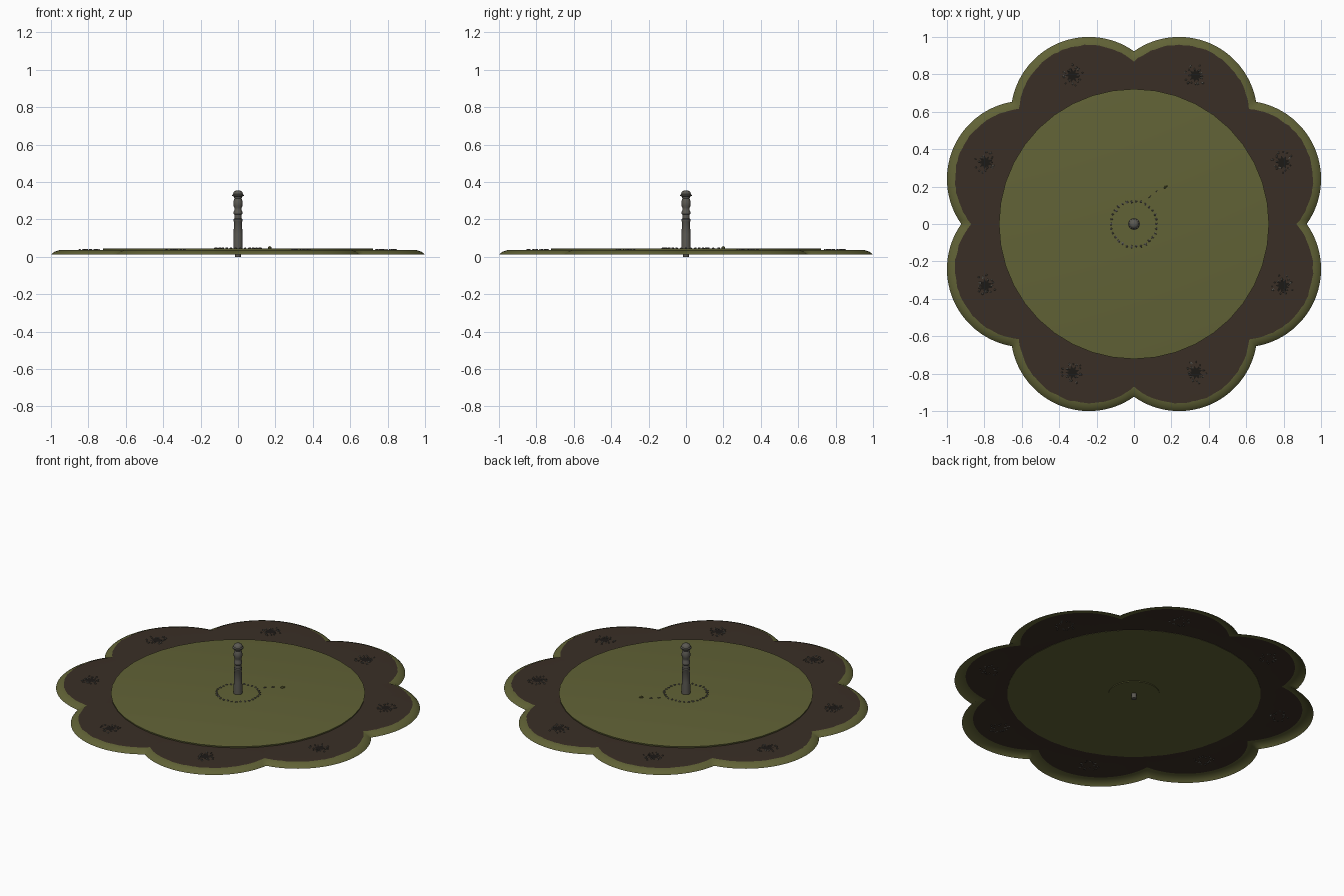
import bpy, bmesh, math, random
from mathutils import Matrix, Vector

random.seed(4)
cube = bpy.data.objects.get("Cube")
if cube:
    bpy.data.objects.remove(cube)

LOBES = 8
LOBE_DIST = 0.63
STEPS = 256


def material(name, rgb):
    m = bpy.data.materials.new(name)
    m.use_nodes = True
    m.diffuse_color = (*rgb, 1)
    bsdf = next(n for n in m.node_tree.nodes if n.type == 'BSDF_PRINCIPLED')
    bsdf.inputs["Base Color"].default_value = (*rgb, 1)
    bsdf.inputs["Roughness"].default_value = 0.9
    return m


grass = material("olive grass", (0.12, 0.123, 0.037))
soil = material("brown soil", (0.042, 0.028, 0.019))
pit = material("dark pit", (0.012, 0.010, 0.008))
stone = material("grey stone", (0.105, 0.10, 0.085))


def finish(bm, name, mat, smooth=True):
    mesh = bpy.data.meshes.new(name)
    bm.to_mesh(mesh)
    bm.free()
    ob = bpy.data.objects.new(name, mesh)
    bpy.context.collection.objects.link(ob)
    mesh.materials.append(mat)
    if smooth:
        bpy.ops.object.select_all(action='DESELECT')
        ob.select_set(True)
        bpy.context.view_layer.objects.active = ob
        bpy.ops.object.shade_smooth_by_angle(angle=math.radians(35))
    return ob


def scallop(radius, z, jitter=0.0):
    """Closed outline made of equal circular lobes."""
    pts = []
    sector = math.tau / LOBES
    for i in range(STEPS):
        a = math.tau * i / STEPS
        phi = (a % sector) - sector / 2
        r = LOBE_DIST * math.cos(phi)
        r += math.sqrt(radius ** 2 - (LOBE_DIST * math.sin(phi)) ** 2)
        r += random.uniform(-jitter, jitter)
        pts.append((r * math.cos(a), r * math.sin(a), z))
    return pts


def circle(radius, z, n):
    return [(radius * math.cos(math.tau * i / n),
             radius * math.sin(math.tau * i / n), z) for i in range(n)]


def loft(name, rings, mat, cap_start=False, cap_end=False):
    """Skin a stack of outlines from the outside or bottom inward or up."""
    bm = bmesh.new()
    loops = [[bm.verts.new(p) for p in ring] for ring in rings]
    n = len(loops[0])
    for lo, hi in zip(loops, loops[1:]):
        for i in range(n):
            j = (i + 1) % n
            bm.faces.new((lo[i], lo[j], hi[j], hi[i]))
    if cap_start:
        bm.faces.new(loops[0][::-1])
    if cap_end:
        bm.faces.new(loops[-1])
    return finish(bm, name, mat)


def lathe(name, profile, mat, n=24):
    return loft(name, [circle(r, z, n) for r, z in profile], mat, True, True)


def add_rock(bm, pos, size, turn=0.0):
    mtx = (Matrix.Translation(pos) @ Matrix.Rotation(turn, 4, 'Z')
           @ Matrix.Diagonal((*size, 1)))
    bmesh.ops.create_icosphere(bm, subdivisions=1, radius=1, matrix=mtx)


# Rounded grassy skirt around the scalloped edge, open underneath
loft("grass_rim", [scallop(0.418, 0.012), scallop(0.41, 0.02),
                   scallop(0.395, 0.029), scallop(0.372, 0.036),
                   scallop(0.355, 0.036)], grass)

# Soil bed with a slightly ragged edge
loft("soil_bed", [scallop(0.375, 0.0365, 0.003), scallop(0.36, 0.037),
                  circle(0.71, 0.035, STEPS)], soil)

# Raised central lawn, its underside left visible
lathe("central_lawn", [(0.72, 0.034), (0.722, 0.044), (0.715, 0.045)], grass, 40)
lathe("lawn_underlay", [(0.145, 0.030), (0.145, 0.035)], grass, 32)

# Turned stone post with collars and a domed cap
lathe("stone_post", [
    (0.015, 0.0), (0.015, 0.03), (0.025, 0.04), (0.024, 0.12), (0.021, 0.185),
    (0.024, 0.19), (0.024, 0.20), (0.020, 0.205), (0.020, 0.225),
    (0.024, 0.23), (0.024, 0.24), (0.019, 0.25), (0.019, 0.262),
    (0.024, 0.272), (0.025, 0.29), (0.022, 0.305), (0.019, 0.312),
    (0.022, 0.322), (0.031, 0.325), (0.031, 0.331), (0.026, 0.335),
    (0.024, 0.345), (0.017, 0.352), (0.006, 0.355)], stone)

# Ring of small stones around the post
bm = bmesh.new()
RING = 30
for i in range(RING):
    a = math.tau * i / RING
    r = 0.122 + random.uniform(-0.004, 0.004)
    s = random.uniform(0.007, 0.011)
    add_rock(bm, (r * math.cos(a), r * math.sin(a), 0.045),
             (s, s * 0.8, 0.006), a + random.random())
finish(bm, "stone_ring", stone, False)

# Little trail of slivers leading off the ring
bm = bmesh.new()
for x, y, z in [(0.085, 0.145, 0.046), (0.12, 0.175, 0.047)]:
    add_rock(bm, (x, y, z), (0.010, 0.003, 0.004), 0.8)
finish(bm, "trail_stones", stone, False)
bm = bmesh.new()
add_rock(bm, (0.17, 0.2, 0.048), (0.014, 0.007, 0.009), 0.8)
finish(bm, "trail_mound", grass, False)

# Planting pits, one in each lobe, edged with scattered stones
pits, chips = bmesh.new(), bmesh.new()
for k in range(LOBES):
    a = math.tau * (k + 0.5) / LOBES
    centre = Vector((0.86 * math.cos(a), 0.86 * math.sin(a), 0.037))
    star = []
    for i in range(18):
        b = math.tau * i / 18
        r = 0.038 if i % 2 else 0.022
        star.append(pits.verts.new(
            centre + Vector((r * math.cos(b), r * math.sin(b), 0.001))))
    pits.faces.new(star)
    for i in range(16):
        b = math.tau * i / 16 + random.uniform(-0.15, 0.15)
        r = random.choice((0.033, 0.045, 0.056))
        s = random.uniform(0.005, 0.010)
        add_rock(chips, centre + Vector((r * math.cos(b), r * math.sin(b), 0)),
                 (s, s * 0.6, 0.005), b + random.uniform(-0.6, 0.6))
finish(pits, "planting_pits", pit, False)
finish(chips, "pit_stones", stone, False)
